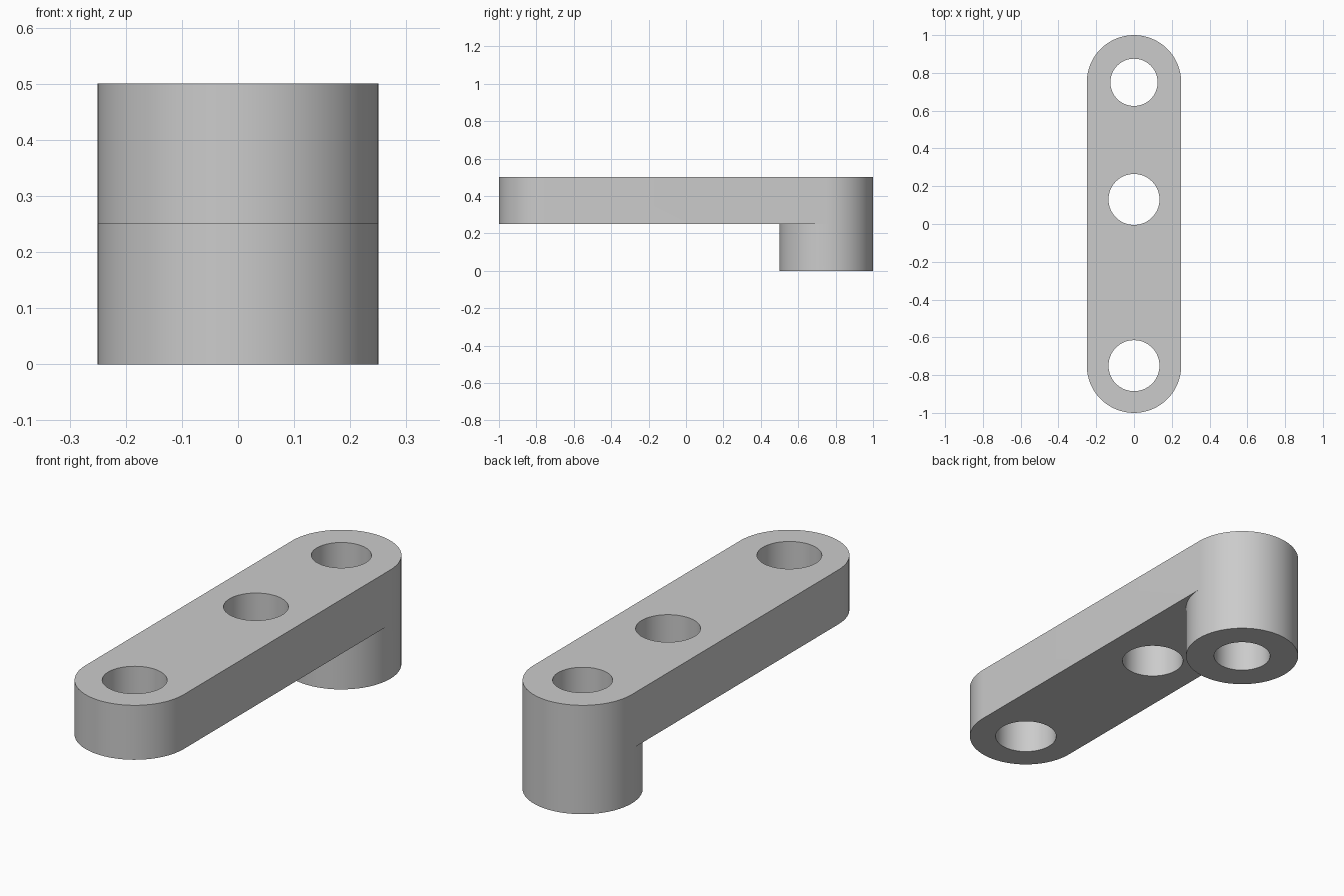
import bpy, bmesh
from math import pi, cos, sin

cube = bpy.data.objects.get("Cube")
if cube:
    bpy.data.objects.remove(cube, do_unlink=True)

SEG = 64
R = 0.25          # rounded end and boss radius
END = 0.75        # distance of the end centres from the middle
MID, TOP = 0.25, 0.5


def arc(y, r, start=0.0, sweep=2 * pi):
    """Points on an arc centred at (0, y); a full circle omits its repeated end."""
    n = round(SEG * abs(sweep) / (2 * pi))
    count = n if n == SEG else n + 1
    return [(r * cos(start + sweep * i / n), y + r * sin(start + sweep * i / n))
            for i in range(count)]


def loop_pairs(points):
    return zip(points, points[1:] + points[:1])


def wall(bm, points, z0, z1):
    for (ax, ay), (bx, by) in loop_pairs(points):
        bm.faces.new([bm.verts.new(p) for p in
                      ((ax, ay, z0), (bx, by, z0), (bx, by, z1), (ax, ay, z1))])


def cap(bm, loops, z):
    """Flat face bounded by the first loop, with the others as holes."""
    edges = []
    for points in loops:
        verts = [bm.verts.new((x, y, z)) for x, y in points]
        edges += [bm.edges.new(pair) for pair in loop_pairs(verts)]
    bmesh.ops.triangle_fill(bm, use_beauty=True, edges=edges, normal=(0, 0, 1))


# Outlines of the arm, the boss and the bores
back_end = arc(END, R, 0, pi)
front_end = arc(-END, R, pi, pi)
outline = back_end + front_end
underside = arc(END, R, 0, -pi) + front_end
boss = arc(END, R)
boss_hole = arc(END, 0.125)
arm_holes = [arc(0.13, 0.135), arc(-END, 0.135)]

bm = bmesh.new()

# Arm
wall(bm, outline, MID, TOP)
cap(bm, [outline, boss_hole] + arm_holes, TOP)
cap(bm, [underside] + arm_holes, MID)
for hole in arm_holes:
    wall(bm, hole, MID, TOP)

# Boss below the back end, with its through bore
wall(bm, boss, 0, MID)
wall(bm, boss_hole, 0, TOP)
cap(bm, [boss, boss_hole], 0)

bmesh.ops.remove_doubles(bm, verts=bm.verts, dist=0.00001)
bmesh.ops.recalc_face_normals(bm, faces=bm.faces)
mesh = bpy.data.meshes.new("crank_arm")
bm.to_mesh(mesh)
bm.free()

# Material
grey = bpy.data.materials.new("light_grey")
grey.use_nodes = True
colour = (0.6, 0.6, 0.6, 1)
grey.diffuse_color = colour
grey.node_tree.nodes["Principled BSDF"].inputs["Base Color"].default_value = colour
mesh.materials.append(grey)

arm = bpy.data.objects.new("crank_arm", mesh)
bpy.context.collection.objects.link(arm)
bpy.ops.object.select_all(action="DESELECT")
arm.select_set(True)
bpy.context.view_layer.objects.active = arm
bpy.ops.object.shade_smooth_by_angle()
